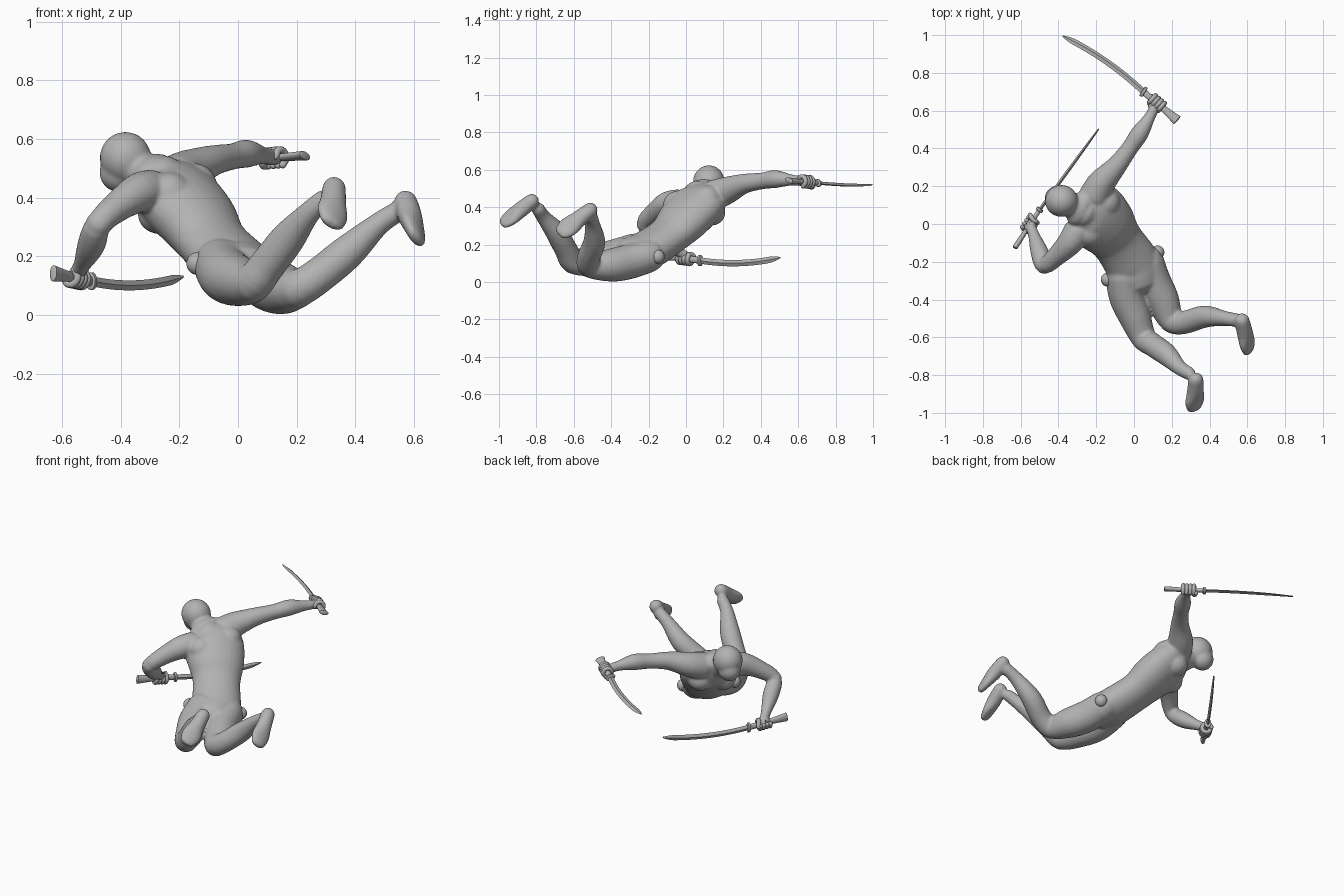
import bpy
import bmesh
from math import sin, cos, pi, radians
from mathutils import Vector, Matrix

cube = bpy.data.objects.get("Cube")
if cube:
    bpy.data.objects.remove(cube)

grey = bpy.data.materials.new("plain grey")
grey.use_nodes = True
grey.diffuse_color = (0.45, 0.45, 0.45, 1)
grey.node_tree.nodes["Principled BSDF"].inputs["Base Color"].default_value = grey.diffuse_color


def spline(rows, steps):
    """Catmull-Rom samples through rows of equal length."""
    rows = [Vector(row) for row in rows]
    samples = []
    for i in range(len(rows) - 1):
        before, start, end = rows[max(i - 1, 0)], rows[i], rows[i + 1]
        after = rows[min(i + 2, len(rows) - 1)]
        for k in range(steps):
            t = k / steps
            pull_in, pull_out = (end - before) / 2, (after - start) / 2
            samples.append(start * (2 * t**3 - 3 * t**2 + 1) + pull_in * (t**3 - 2 * t**2 + t)
                           + end * (3 * t**2 - 2 * t**3) + pull_out * (t**3 - t**2))
    return samples + [rows[-1]]


def loft(bm, rows, side, end_side=None, segments=20, steps=4, rounding=1.0):
    """Rounded tube through rows of x, y, z, half width (and half depth)."""
    rows = [tuple(row) if len(row) == 5 else (*row, row[-1]) for row in rows]
    samples = spline(rows, steps)
    centres = [Vector(s[:3]) for s in samples]
    last = len(samples) - 1
    side, end_side = Vector(side), Vector(end_side or side)
    sections = []
    for i, sample in enumerate(samples):
        along = (centres[min(i + 1, last)] - centres[max(i - 1, 0)]).normalized()
        across = side.lerp(end_side, i / last)
        across = (across - along * across.dot(along)).normalized()
        section = (centres[i], along, across, along.cross(across), sample[3], sample[4])
        if i in (0, last):
            caps = []
            for a in (radians(80), radians(55), radians(30)):
                shift = along * min(sample[3], sample[4]) * sin(a) * rounding
                centre = centres[i] - shift if i == 0 else centres[i] + shift
                caps.append((centre, *section[1:4], sample[3] * cos(a), sample[4] * cos(a)))
            sections += caps + [section] if i == 0 else [section] + caps[::-1]
        else:
            sections.append(section)
    turn = [2 * pi * k / segments for k in range(segments)]
    rings = [[bm.verts.new(centre + across * wide * cos(a) + up * deep * sin(a)) for a in turn]
             for centre, along, across, up, wide, deep in sections]
    skin(bm, rings)


def skin(bm, rings):
    """Join rings of vertices into a closed tube."""
    count = len(rings[0])
    for lower, upper in zip(rings, rings[1:]):
        for k in range(count):
            n = (k + 1) % count
            bm.faces.new((lower[k], lower[n], upper[n], upper[k]))
    bm.faces.new(rings[0][::-1])
    bm.faces.new(rings[-1])


def ball(bm, centre, radii):
    matrix = Matrix.Translation(centre) @ Matrix.Diagonal((*radii, 1))
    bmesh.ops.create_uvsphere(bm, u_segments=24, v_segments=16, radius=1, matrix=matrix)


def finish(bm, name, voxel=0, smooth=0):
    """Turn the mesh into a smooth-shaded object, fused if a voxel size is given."""
    bmesh.ops.recalc_face_normals(bm, faces=bm.faces)
    mesh = bpy.data.meshes.new(name)
    bm.to_mesh(mesh)
    bm.free()
    mesh.materials.append(grey)
    obj = bpy.data.objects.new(name, mesh)
    bpy.context.collection.objects.link(obj)
    bpy.ops.object.select_all(action="DESELECT")
    bpy.context.view_layer.objects.active = obj
    obj.select_set(True)
    if voxel:
        mesh.shade_smooth()
        fuse = obj.modifiers.new("fuse", "REMESH")
        fuse.mode, fuse.voxel_size, fuse.use_smooth_shade = "VOXEL", voxel, True
        relax = obj.modifiers.new("relax", "SMOOTH")
        relax.factor, relax.iterations = 0.5, smooth
    else:
        bpy.ops.object.shade_smooth_by_angle(angle=radians(40))


# Torso, twisting from hips to shoulders
hip_line = Vector((0.86, 0.49, -0.13))
shoulder_line = Vector((0.46, 0.87, 0.17)).normalized()
belly_way = Vector((-0.45, 0.4, -0.8)).normalized()
body = bmesh.new()
loft(body, [(0.02, -0.29, 0.155, 0.125, 0.09), (-0.01, -0.21, 0.17, 0.145, 0.102),
            (-0.09, -0.09, 0.25, 0.139, 0.1), (-0.15, -0.01, 0.335, 0.167, 0.116),
            (-0.225, 0.06, 0.42, 0.177, 0.11), (-0.28, 0.08, 0.475, 0.105, 0.074)],
     hip_line, shoulder_line, segments=28)
chest = Vector((-0.21, 0.05, 0.40))
for sign in (-1, 1):
    # Chest and shoulder-blade muscles, buttocks
    ball(body, chest + belly_way * 0.052 + shoulder_line * 0.075 * sign, (0.075, 0.075, 0.07))
    ball(body, chest - belly_way * 0.036 + shoulder_line * 0.09 * sign, (0.08, 0.08, 0.074))
    ball(body, Vector((0.0, -0.262, 0.168)) + hip_line * 0.05 * sign, (0.085, 0.086, 0.08))
ball(body, (0.005, -0.275, 0.145), (0.085, 0.085, 0.085))

# Neck and masked head
loft(body, [(-0.26, 0.07, 0.455, 0.092), (-0.32, 0.095, 0.482, 0.07), (-0.37, 0.115, 0.52, 0.064)], shoulder_line)
ball(body, (-0.384, 0.122, 0.536), (0.088, 0.085, 0.088))
ball(body, (-0.405, 0.138, 0.486), (0.068, 0.064, 0.068))

# Arms, shoulder to wrist
arms = {
    "left": [(-0.21, 0.15, 0.465, 0.082), (-0.17, 0.22, 0.49, 0.074), (-0.09, 0.31, 0.525, 0.054),
             (-0.02, 0.405, 0.54, 0.045), (0.03, 0.48, 0.55, 0.048), (0.08, 0.56, 0.545, 0.031),
             (0.105, 0.61, 0.54, 0.028)],
    "right": [(-0.3, -0.04, 0.42, 0.076), (-0.34, -0.1, 0.415, 0.068), (-0.41, -0.17, 0.37, 0.053),
              (-0.475, -0.22, 0.31, 0.045), (-0.5, -0.15, 0.24, 0.048), (-0.53, -0.06, 0.175, 0.031),
              (-0.545, -0.02, 0.15, 0.028)],
}

# Legs, hip to ankle
legs = {
    "left": [(0.07, -0.2, 0.14, 0.09), (0.1, -0.3, 0.11, 0.094), (0.15, -0.4, 0.09, 0.089),
             (0.2, -0.51, 0.088, 0.067), (0.27, -0.52, 0.13, 0.062), (0.375, -0.49, 0.215, 0.059),
             (0.48, -0.5, 0.31, 0.04), (0.55, -0.51, 0.355, 0.036)],
    "right": [(-0.06, -0.27, 0.17, 0.092), (-0.04, -0.38, 0.135, 0.094), (0, -0.48, 0.116, 0.087),
              (0.05, -0.6, 0.11, 0.068), (0.1, -0.64, 0.17, 0.062), (0.17, -0.69, 0.26, 0.059),
              (0.24, -0.76, 0.345, 0.04), (0.29, -0.79, 0.39, 0.036)],
}
for limb in (*arms.values(), *legs.values()):
    loft(body, limb, (0.3, 0.2, 1))
    # Elbow or knee
    x, y, z, radius = limb[3]
    ball(body, (x, y, z), [radius] * 3)

# Feet, from heel to toe, soles square to the shins
feet = {"left": ((0.572, -0.512, 0.385), (0.608, -0.665, 0.265)),
        "right": ((0.328, -0.825, 0.432), (0.32, -0.972, 0.317))}
for name, (heel, toe) in feet.items():
    heel, toe, leg = Vector(heel), Vector(toe), legs[name]
    shin = Vector(leg[-1][:3]) - Vector(leg[4][:3])
    shape = [(0, 0.041, 0.04), (0.4, 0.047, 0.041), (0.75, 0.06, 0.03), (1, 0.048, 0.022)]
    loft(body, [(*heel.lerp(toe, t), wide, deep) for t, wide, deep in shape], (toe - heel).cross(shin))
finish(body, "body", voxel=0.007, smooth=12)

# Round pads at the hips
for name, place in {"left": (0.125, -0.15, 0.135), "right": (-0.14, -0.295, 0.175)}.items():
    pad = bmesh.new()
    ball(pad, place, (0.036, 0.036, 0.038))
    finish(pad, name + "_hip_pad")

# Swords: pommel, guard, tip, and the way the cutting edge bows
swords = {
    "left": ((0.228, 0.55, 0.543), (0.05, 0.70, 0.53), (-0.378, 0.995, 0.52), (0.54, 0.78, -0.3)),
    "right": ((-0.63, -0.125, 0.142), (-0.5, 0.075, 0.115), (-0.187, 0.503, 0.13), (0, 0, -1)),
}
for name, places in swords.items():
    pommel, guard, tip, edge = (Vector(p) for p in places)
    length = tip - guard
    flat = length.cross(edge).normalized()

    # Curved blade with a diamond section and a short, sharp tip
    blade = bmesh.new()
    rings = []
    for i in range(17):
        t = i / 16
        centre = guard + length * t + edge * 0.085 * t * (1 - t)
        half = edge * 0.017 * min(1, (1.03 - t) * 8)
        spine = flat * 0.009 * (1 - 0.6 * t**4)
        rings.append([blade.verts.new(centre + o) for o in (half, spine, -half, -spine)])
    skin(blade, rings)
    finish(blade, name + "_blade")

    # Flared grip and oval guard
    grip = bmesh.new()
    shape = [(0, 0.028, 0.014), (0.15, 0.024, 0.014), (0.5, 0.017, 0.012), (1, 0.018, 0.012)]
    loft(grip, [(*pommel.lerp(guard, t), wide, deep) for t, wide, deep in shape], edge, rounding=0.3)
    finish(grip, name + "_grip")
    plate = bmesh.new()
    thick = length.normalized() * 0.006
    loft(plate, [(*(guard - thick), 0.03, 0.02), (*(guard + thick), 0.03, 0.02)], edge, rounding=0.2)
    finish(plate, name + "_guard")

    # Fist: palm, four curled fingers and a thumb around the grip
    hand = bmesh.new()
    fist = pommel.lerp(guard, 0.6)
    axis = (guard - pommel).normalized()
    wrist = Vector(arms[name][-1][:3])
    back = wrist - fist
    back = (back - axis * back.dot(axis)).normalized()
    around = axis.cross(back)
    loft(hand, [(*wrist, 0.028, 0.026), (*wrist.lerp(fist, 0.5), 0.039, 0.027),
                (*(fist + back * 0.016), 0.043, 0.023)], axis)
    for k in range(4):
        base = fist + axis * (k - 1.5) * 0.021
        curl = [radians(a) for a in (0, 60, 120, 180, 240)]
        loft(hand, [(*(base + (back * cos(a) + around * sin(a)) * 0.027), 0.0125) for a in curl],
             axis, segments=10)
    curl = [radians(a) for a in (0, -60, -120)]
    loft(hand, [(*(fist + axis * (0.025 + 0.01 * k) + (back * cos(a) + around * sin(a)) * 0.027), 0.013)
                for k, a in enumerate(curl)], axis, segments=10)
    finish(hand, name + "_hand")
